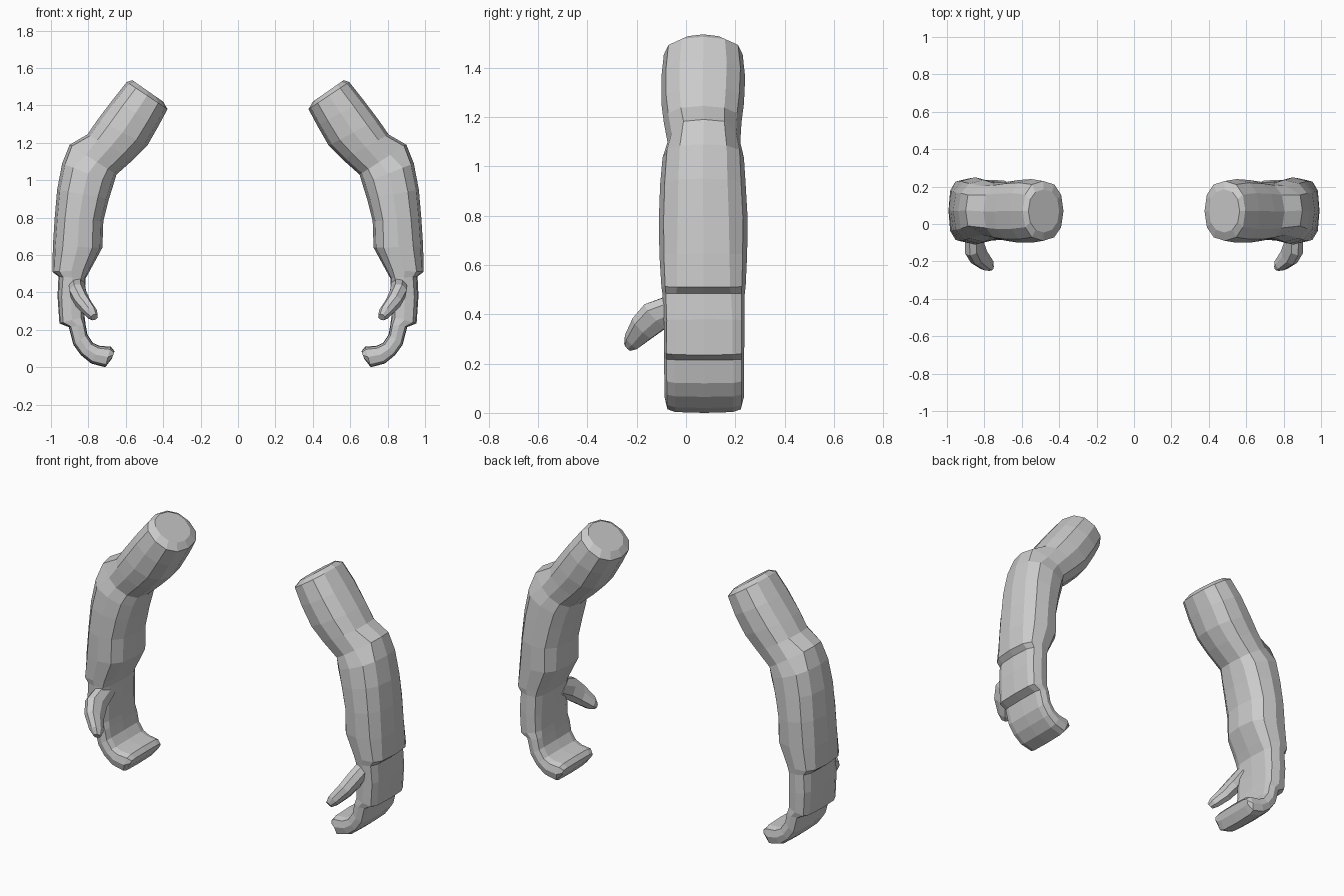
import bpy, bmesh, math
from mathutils import Vector

grey = bpy.data.materials.new("plain grey")
grey.diffuse_color = (0.6, 0.6, 0.6, 1)


def power(v, p):
    return math.copysign(abs(v) ** p, v) if abs(v) > 1e-6 else 0.0


def superellipse(centre, a, b, sides, n):
    """Closed ring around centre spanned by half-axes a and b."""
    ring = []
    for i in range(sides):
        t = math.tau * i / sides
        ring.append(centre + a * power(math.cos(t), 2 / n) + b * power(math.sin(t), 2 / n))
    return ring


def loft(name, rings, side):
    """Skin a list of rings, cap both ends, and place it on one side."""
    bm = bmesh.new()
    rows = [[bm.verts.new((p.x * side, p.y, p.z)) for p in r] for r in rings]
    n = len(rows[0])
    for r0, r1 in zip(rows, rows[1:]):
        for i in range(n):
            j = (i + 1) % n
            bm.faces.new((r0[i], r0[j], r1[j], r1[i]))
    bm.faces.new(rows[0])
    bm.faces.new(rows[-1])
    bmesh.ops.recalc_face_normals(bm, faces=bm.faces)
    mesh = bpy.data.meshes.new(name)
    bm.to_mesh(mesh)
    bm.free()
    mesh.materials.append(grey)
    bpy.context.collection.objects.link(bpy.data.objects.new(name, mesh))


# Sections: inner x, z, outer x, z, y min, y max, squareness
SECTIONS = [
    # upper arm
    (0.40, 1.42, 0.565, 1.535, -0.045, 0.185, 2.2),
    (0.377, 1.38, 0.595, 1.525, -0.09, 0.23, 2.3),
    (0.425, 1.29, 0.67, 1.43, -0.10, 0.24, 2.4),
    (0.485, 1.185, 0.75, 1.325, -0.10, 0.235, 2.4),
    (0.56, 1.11, 0.805, 1.245, -0.09, 0.225, 2.4),
    # elbow
    (0.65, 1.03, 0.86, 1.165, -0.075, 0.22, 2.4),
    (0.665, 0.98, 0.94, 1.09, -0.095, 0.235, 2.5),
    # forearm
    (0.69, 0.90, 0.967, 0.95, -0.105, 0.242, 2.5),
    (0.72, 0.78, 0.98, 0.80, -0.11, 0.25, 2.5),
    (0.725, 0.64, 0.99, 0.645, -0.108, 0.248, 2.7),
    (0.79, 0.52, 0.992, 0.51, -0.10, 0.242, 3.0),
    # palm
    (0.815, 0.475, 0.96, 0.485, -0.095, 0.238, 3.4),
    (0.82, 0.36, 0.965, 0.38, -0.09, 0.238, 3.8),
    (0.82, 0.27, 0.955, 0.235, -0.09, 0.236, 4.0),
    # curled fingers
    (0.815, 0.23, 0.905, 0.215, -0.09, 0.236, 4.5),
    (0.805, 0.175, 0.88, 0.12, -0.088, 0.236, 4.5),
    (0.775, 0.13, 0.84, 0.065, -0.088, 0.236, 4.5),
    (0.74, 0.115, 0.785, 0.02, -0.088, 0.236, 4.5),
    (0.68, 0.11, 0.71, 0.00, -0.085, 0.232, 4.5),
    (0.66, 0.085, 0.675, 0.045, -0.07, 0.22, 4.0),
]
ELBOW = 5


def arm_rings():
    rings = []
    for k, (xi, zi, xo, zo, y0, y1, n) in enumerate(SECTIONS):
        inner, outer = Vector((xi, 0, zi)), Vector((xo, 0, zo))
        centre = (inner + outer) / 2 + Vector((0, (y0 + y1) / 2, 0))
        ring = superellipse(centre, (outer - inner) / 2, Vector((0, (y1 - y0) / 2, 0)), 12, n)
        if k == ELBOW:  # pointed elbow knob
            for i in (-1, 0, 1):
                ring[i] += Vector((0.04, 0, 0.025))
        rings.append(ring)
    return rings


# Thumb path: x, y, z, half height, half thickness
THUMB = [
    (0.86, -0.03, 0.435, 0.06, 0.045),
    (0.855, -0.12, 0.395, 0.07, 0.045),
    (0.83, -0.175, 0.345, 0.06, 0.042),
    (0.785, -0.22, 0.29, 0.04, 0.034),
    (0.768, -0.237, 0.268, 0.02, 0.02),
]


def thumb_rings():
    along = Vector((-0.09, -0.2, -0.17)).normalized()
    wide = Vector((0.3, -0.55, 0.6))
    wide = (wide - along * wide.dot(along)).normalized()
    thin = along.cross(wide)
    return [superellipse(Vector((x, y, z)), wide * h, thin * t, 8, 2.5)
            for x, y, z, h, t in THUMB]


for label, side in (("right", 1), ("left", -1)):
    loft(label + "_arm", arm_rings(), side)
    loft(label + "_thumb", thumb_rings(), side)
